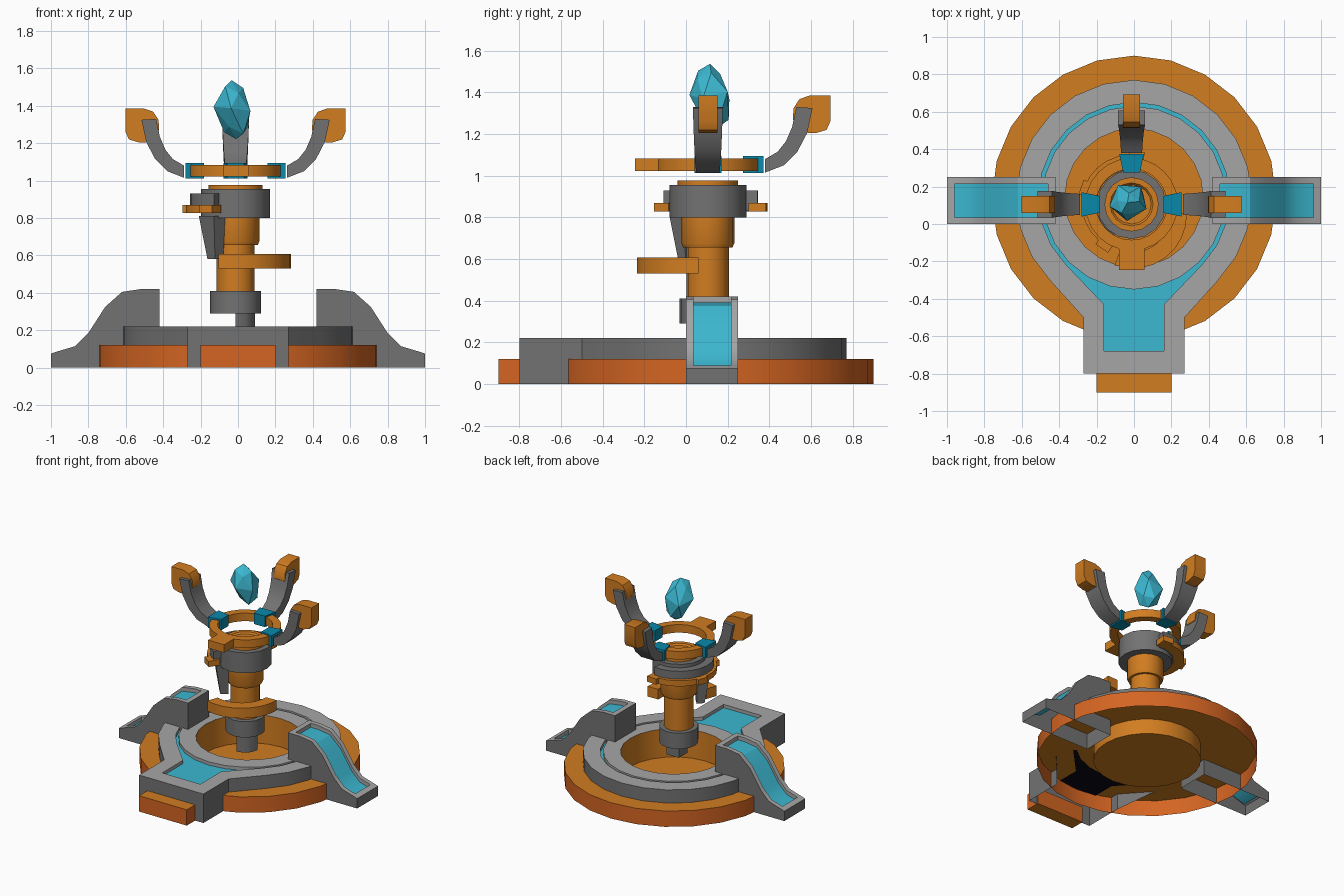
import bpy, bmesh, math
from mathutils import Matrix

if "Cube" in bpy.data.objects:
    bpy.data.objects.remove(bpy.data.objects["Cube"])

def material(name, r, g, b):
    m = bpy.data.materials.new(name)
    m.diffuse_color = (r, g, b, 1)
    m.use_nodes = True
    m.node_tree.nodes["Principled BSDF"].inputs["Base Color"].default_value = m.diffuse_color
    return m

ORANGE = material("orange", .64, .205, .015)
RUST = material("burnt orange", .66, .13, .016)
DARK = material("dark stone", .17, .17, .17)
LIGHT = material("light stone", .38, .38, .38)
WATER = material("water", .045, .48, .64)
TEAL = material("deep teal", .003, .25, .41)
NAVY = material("dark underside", .002, .002, .008)
MATS = [ORANGE, RUST, DARK, LIGHT, WATER, TEAL, NAVY]

BASE = (0, .14)           # centre of the round base
TOWER = (-.013, .105)     # centre of the floating tower

def build(name, verts, faces, mats, matrix=None):
    """Object from verts and faces; mats is one material or one per face."""
    used = mats if isinstance(mats, list) else [mats] * len(faces)
    slots = [m for m in MATS if m in used]
    bm = bmesh.new()
    shared, vs = {}, []
    for v in verts:                      # merge coincident points
        key = tuple(round(c, 5) for c in v)
        if key not in shared:
            shared[key] = bm.verts.new(v)
        vs.append(shared[key])
    for f, m in zip(faces, used):        # skip collapsed faces
        loop = list(dict.fromkeys(vs[i] for i in f))
        if len(loop) > 2 and bm.faces.get(loop) is None:
            face = bm.faces.new(loop)
            face.material_index = slots.index(m)
            face.smooth = True
    if matrix:
        bm.transform(matrix)
    bmesh.ops.recalc_face_normals(bm, faces=bm.faces[:])
    bm.normal_update()
    for e in bm.edges:                   # smooth shading, sharp edges kept
        e.smooth = len(e.link_faces) == 2 and e.calc_face_angle(0) < math.radians(32)
    me = bpy.data.meshes.new(name)
    for m in slots:
        me.materials.append(m)
    bm.to_mesh(me)
    bm.free()
    ob = bpy.data.objects.new(name, me)
    bpy.context.collection.objects.link(ob)
    return ob

def lathe(name, prof, mats, center, n=24, a0=0, a1=360):
    """Revolve a (radius, z) profile; partial turns get end caps."""
    full = a1 - a0 == 360
    k, cols = len(prof), n if full else n + 1
    verts, faces, fm = [], [], []
    for i in range(cols):
        a = math.radians(a0 + (a1 - a0) * i / n)
        verts += [(center[0] + r * math.cos(a), center[1] + r * math.sin(a), z) for r, z in prof]
    for i in range(n):
        j = (i + 1) % cols
        for p in range(k - 1):
            faces.append((i*k + p, i*k + p + 1, j*k + p + 1, j*k + p))
            fm.append(mats[p] if isinstance(mats, list) else mats)
    if not full:
        faces += [tuple(range(k)), tuple((cols - 1) * k + p for p in range(k))]
        fm += [fm[0], fm[0]]
    return build(name, verts, faces, fm)

def rect(r0, r1, z0, z1):
    return [(r0, z0), (r1, z0), (r1, z1), (r0, z1), (r0, z0)]

def prism(name, lo, hi, mats, matrix=None):
    """Solid between two matching 3D outlines."""
    n = len(lo)
    faces = [(i, (i+1) % n, n + (i+1) % n, n + i) for i in range(n)]
    return build(name, lo + hi, faces + [tuple(range(n)), tuple(range(n, 2*n))], mats, matrix)

def box(name, x0, x1, y0, y1, z0, z1, mats, matrix=None):
    o = [(x0, y0), (x1, y0), (x1, y1), (x0, y1)]
    return prism(name, [(x, y, z0) for x, y in o], [(x, y, z1) for x, y in o], mats, matrix)

def around_tower(deg):
    return Matrix.Translation((*TOWER, 0)) @ Matrix.Rotation(math.radians(deg), 4, 'Z')

def polar(r, deg):
    a = math.radians(deg)
    return (BASE[0] + r * math.cos(a), BASE[1] + r * math.sin(a))

# Round base: outer wall, top and sunken pit, open underneath
lathe("base", [(.76, 0), (.76, .12), (.37, .12)], [RUST, ORANGE], BASE)
lathe("pit", [(.37, .22), (.37, .005), (0, .005)], ORANGE, BASE)
box("front_step", -.2, .2, -.9, -.79, 0, .12, [RUST] * 4 + [ORANGE] * 2)

# Outer kerb that opens into the front pool
degs = [-45 + 15 * i for i in range(19)]
outer = [polar(.63, d) for d in degs] + [(-.27, -.5), (-.27, -.8), (.27, -.8), (.27, -.5)]
inner = [polar(.51, d) for d in degs] + [(-.16, -.43), (-.16, -.68), (.16, -.68), (.16, -.43)]
n = len(outer)
verts = [(x, y, 0 if y < -.45 else .12) for x, y in outer] + [(x, y, .22) for x, y in outer]
verts += [(x, y, .22) for x, y in inner] + [(x, y, .18) for x, y in inner]
faces, fm = [], []
for row, m in enumerate([DARK, LIGHT, LIGHT]):
    for i in range(n):
        j = (i + 1) % n
        faces.append((row*n + i, row*n + j, row*n + n + j, row*n + n + i))
        fm.append(m)
build("pool_kerb", verts, faces, fm)
lathe("inner_kerb", [(.49, .18), (.49, .22), (.37, .22)], LIGHT, BASE)

# Water in the ring channel and the front pool
ring = [polar(r, d) for r in (.485, .515) for d in degs]
build("channel_water", [(x, y, .195) for x, y in ring],
      [(i, i + 1, i + 20, i + 19) for i in range(18)], WATER)
pool = inner[18:] + [inner[0]] + [polar(.485, -45 - 15 * i) for i in range(7)]
build("pool_water", [(x, y, .195) for x, y in pool], [tuple(range(len(pool)))], WATER)
build("pool_underside", [(x, y, .112) for x, y in pool], [tuple(range(len(pool)))], NAVY)

# Two water slides
curve = [(.96, .088), (.87, .115), (.80, .185), (.71, .325), (.62, .405), (.52, .42), (.46, .42)]
stations = [(1, .075, 0), (.96, .088, 0)] + [(x, z, .03) for x, z in curve]
stations += [(.46, .42, 0), (.42, .42, 0)]
for side, s in (("right", 1), ("left", -1)):
    verts, faces, fm = [], [], []
    for x, z, d in stations:
        verts += [(s*x, y, h) for y, h in ((0, 0), (0, z), (.035, z), (.035, z - d),
                                           (.215, z - d), (.215, z), (.25, z), (.25, 0))]
    for i in range(len(stations) - 1):
        wet = stations[i][2] > 0 and stations[i+1][2] > 0
        for p, m in enumerate([DARK, LIGHT, LIGHT, WATER if wet else LIGHT, LIGHT, LIGHT, DARK]):
            faces.append((i*8 + p, i*8 + p + 1, i*8 + p + 9, i*8 + p + 8))
            fm.append(m)
    e = (len(stations) - 1) * 8
    faces += [tuple(range(8)), tuple(range(e, e + 8))]
    build(side + "_slide", verts, faces, fm + [DARK, DARK])

# Floating tower, bottom to top
lathe("tower_shard", rect(0, .103, .16, .3), DARK, TOWER, 3, -90, 0)
lathe("lower_collar", [(0, .29), (.136, .29), (.136, .41), (0, .41)], DARK, TOWER, 16)
lathe("column", [(.102, .41), (.102, .66)], ORANGE, TOWER, 16)
lathe("upper_column", [(.1, .655), (.118, .655), (.127, .675), (.127, .81)], ORANGE, TOWER, 16)
lathe("upper_collar", [(.1, .8), (.185, .8), (.185, .955), (.12, .955)], DARK, TOWER, 16)
lathe("tower_cap", [(.145, .95), (.145, .977), (.115, .977), (.105, .965), (0, .965)], ORANGE, TOWER, 16)

# Broken ring pieces drifting around the tower
lathe("front_ring_piece", rect(.2, .288, .53, .607), ORANGE, (-.005, .05), 8, -110, 2)
lathe("back_ring_stone", rect(.185, .242, .83, .93), DARK, (-.016, .105), 10, 80, 242)
lathe("back_ring_band", rect(.19, .26, .827, .87), ORANGE, (-.02, .11), 10, 92, 230)
for i, a in enumerate((84, 161, 236)):
    box("back_ring_tab_%d" % i, .2, .285, -.04, .04, .827, .87, ORANGE, around_tower(a))

# Tapered stone spike hanging at the front left
prism("hanging_spike",
      [(.12, -.035, .58), (.175, -.03, .58), (.175, .03, .58), (.12, .035, .58)],
      [(.12, -.05, .81), (.21, -.06, .81), (.21, .06, .81), (.12, .05, .81)], DARK, around_tower(222))

# Crown ring with its front tab
lathe("crown_ring", rect(.19, .248, 1.022, 1.083), ORANGE, TOWER)
box("crown_tab", -.08, .055, -.245, -.1, 1.022, 1.083, ORANGE)

# Three arms: clamp, curved arm and tip
lower = [(.275, 1.015), (.365, 1.05), (.43, 1.115), (.477, 1.205), (.503, 1.325)]
upper = [(.275, 1.08), (.335, 1.115), (.375, 1.165), (.405, 1.235), (.425, 1.33)]
tip = [(.408, 1.27), (.412, 1.325), (.44, 1.368), (.488, 1.385), (.588, 1.385),
       (.588, 1.26), (.57, 1.22), (.52, 1.205), (.48, 1.205)]
clamp = [(.17, -.045), (.268, -.065), (.268, .065), (.17, .045)]
for side, a in (("right", 0), ("back", 90), ("left", 180)):
    mt = around_tower(a)
    prism(side + "_clamp", [(x, y, 1.012) for x, y in clamp], [(x, y, 1.095) for x, y in clamp], TEAL, mt)
    verts, faces = [], [(0, 1, 2, 3), (16, 17, 18, 19)]
    for i, (l, u) in enumerate(zip(lower, upper)):
        w = .056 + .004 * i
        verts += [(l[0], -w, l[1]), (l[0], w, l[1]), (u[0], w, u[1]), (u[0], -w, u[1])]
        if i:
            faces += [(4*i - 4 + p, 4*i - 4 + (p+1) % 4, 4*i + (p+1) % 4, 4*i + p) for p in range(4)]
    build(side + "_arm", verts, faces, DARK, mt)
    prism(side + "_arm_tip", [(x, -.046, z) for x, z in tip], [(x, .046, z) for x, z in tip], ORANGE, mt)

# Faceted crystal: tip, three five-sided rings, tip
verts = [(-.01, .14, 1.222)]
for r, z, turn, cx, cy in ((.065, 1.27, 20, -.012, .14), (.104, 1.385, 50, -.03, .12), (.06, 1.485, 15, -.03, .105)):
    for i in range(5):
        t = math.radians(turn + 72 * i)
        verts.append((cx + r * math.cos(t), cy + r * math.sin(t), z + .02 * math.sin(2 * t)))
verts.append((-.035, .115, 1.537))
faces, fives = [], range(5)
for i in fives:
    j = (i + 1) % 5
    faces += [(0, 1 + i, 1 + j), (1 + i, 1 + j, 6 + i), (1 + j, 6 + j, 6 + i),
              (6 + i, 6 + j, 11 + j), (6 + i, 11 + j, 11 + i), (11 + i, 11 + j, 16)]
crystal = build("crystal", verts, faces, WATER)
for p in crystal.data.polygons:
    p.use_smooth = False
